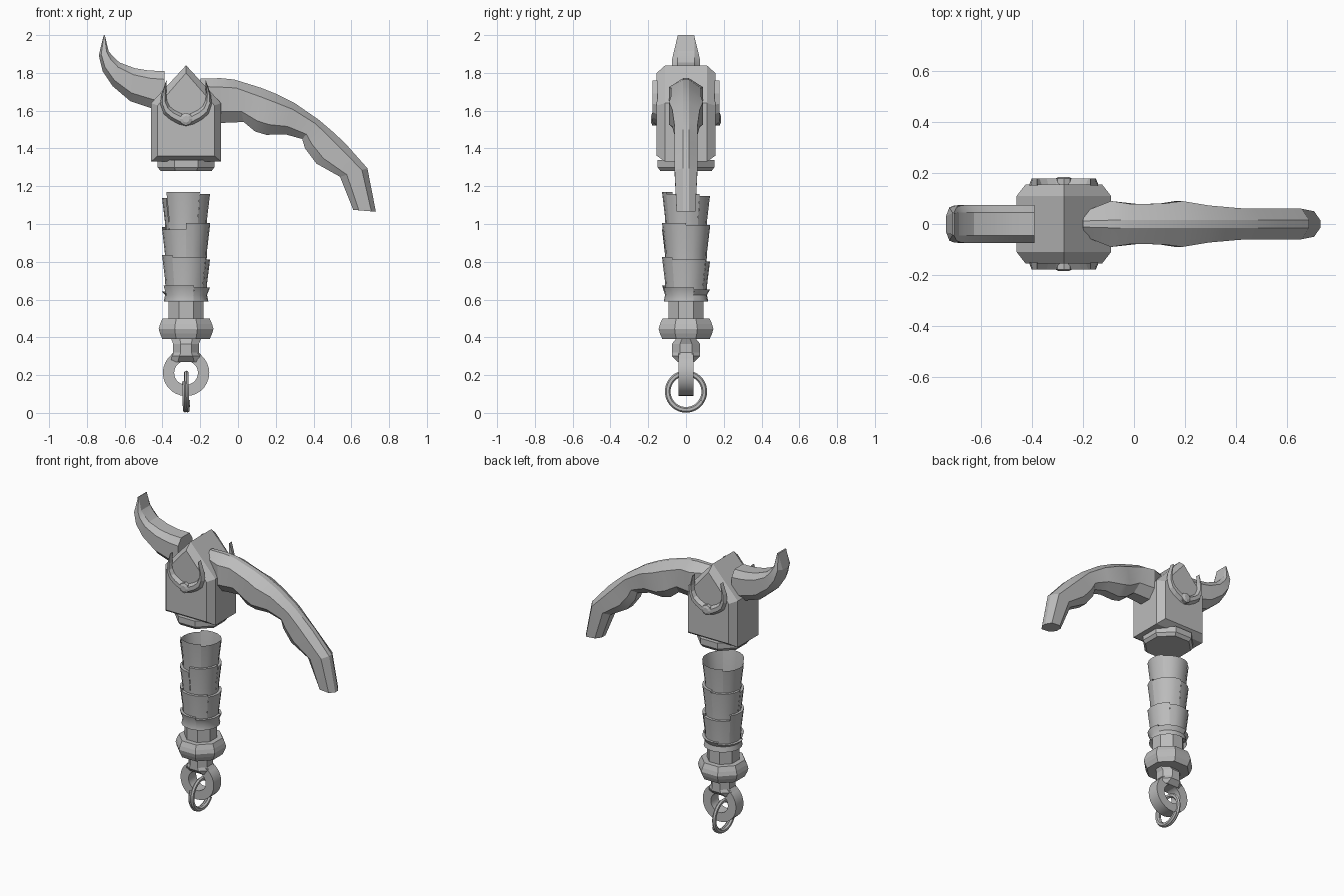
import bpy, bmesh, math
from mathutils import Vector

if "Cube" in bpy.data.objects:
    bpy.data.objects.remove(bpy.data.objects["Cube"])

CX = -0.275  # handle axis
steel = bpy.data.materials.new("grey_steel")
steel.diffuse_color = (0.5, 0.5, 0.5, 1)
steel.use_nodes = True
steel.node_tree.nodes["Principled BSDF"].inputs["Base Color"].default_value = steel.diffuse_color


def finish(name, bm, smooth=None, recalc=True):
    if recalc:
        bmesh.ops.recalc_face_normals(bm, faces=bm.faces)
    me = bpy.data.meshes.new(name)
    bm.to_mesh(me)
    bm.free()
    ob = bpy.data.objects.new(name, me)
    bpy.context.collection.objects.link(ob)
    me.materials.append(steel)
    if smooth:
        bpy.ops.object.select_all(action='DESELECT')
        ob.select_set(True)
        bpy.context.view_layer.objects.active = ob
        bpy.ops.object.shade_smooth_by_angle(angle=math.radians(smooth))
    return ob


def loft(name, rings, closed=False, smooth=None):
    """Skin equal-length closed rings; cap the ends unless the loft is a loop."""
    bm = bmesh.new()
    vs = [[bm.verts.new(p) for p in r] for r in rings]
    n = len(vs[0])
    pairs = list(zip(vs, vs[1:])) + ([(vs[-1], vs[0])] if closed else [])
    for a, b in pairs:
        for i in range(n):
            j = (i + 1) % n
            bm.faces.new((a[i], a[j], b[j], b[i]))
    if not closed:
        bm.faces.new(vs[0])
        bm.faces.new(vs[-1])
    return finish(name, bm, smooth)


def octagon_column(name, levels):
    """levels: (z, half width x, half width y), flat sides facing the axes."""
    k = 1 / math.cos(math.pi / 8)
    angs = [math.pi / 8 + i * math.pi / 4 for i in range(8)]
    return loft(name, [[(CX + rx * k * math.cos(a), ry * k * math.sin(a), z)
                        for a in angs] for z, rx, ry in levels])


def ridged_blade(name, stations):
    """stations: top x,z, bottom x,z, half widths at top, middle and bottom."""
    rings = []
    for tx, tz, bx, bz, wt, wm, wb in stations:
        mx, mz = (tx + bx) / 2, (tz + bz) / 2
        half = [(tx, wt, tz), (mx * .4 + tx * .6, wm, mz * .4 + tz * .6),
                (mx * .5 + bx * .5, wm, mz * .5 + bz * .5), (bx, wb, bz)]
        rings.append(half + [(x, -y, z) for x, y, z in reversed(half)])
    return loft(name, rings, smooth=20)


# Head block: house-shaped profile with chamfered front and back
def house(y, d):
    pts = [(-.185, 1.33), (.185, 1.33), (.185, 1.64), (0, 1.84), (-.185, 1.64)]
    s = 1 - d / .185
    return [(CX + x * s, y, 1.55 + (z - 1.55) * (1 - d / .25)) for x, z in pts]


loft("head_block", [house(-.155, .035), house(-.11, 0), house(.11, 0), house(.155, .035)])
octagon_column("head_collar", [(1.28, .135, .135), (1.30, .15, .15), (1.34, .15, .15)])

# Long curved pick
ridged_blade("pick_blade", [
    (-.20, 1.77, -.16, 1.56, .012, .05, .03),
    (-.09, 1.772, -.09, 1.535, .015, .09, .04),
    (-.02, 1.765, .03, 1.54, .015, .078, .035),
    (.125, 1.72, .09, 1.49, .015, .08, .035),
    (.20, 1.69, .15, 1.472, .015, .09, .03),
    (.30, 1.64, .25, 1.475, .015, .073, .03),
    (.43, 1.55, .34, 1.45, .015, .062, .03),
    (.50, 1.49, .355, 1.40, .015, .06, .03),
    (.565, 1.43, .415, 1.32, .015, .06, .03),
    (.685, 1.295, .54, 1.25, .015, .06, .03),
    (.73, 1.065, .61, 1.075, .015, .05, .02)])

# Short upturned claw
ridged_blade("rear_claw", [
    (-.39, 1.81, -.39, 1.59, .045, .075, .03),
    (-.47, 1.812, -.45, 1.61, .045, .075, .03),
    (-.548, 1.825, -.57, 1.65, .045, .075, .03),
    (-.627, 1.855, -.664, 1.73, .045, .075, .03),
    (-.665, 1.89, -.717, 1.81, .045, .073, .03),
    (-.685, 1.915, -.737, 1.893, .045, .065, .03),
    (-.705, 2.0, -.712, 1.997, .043, .043, .043)])

# Horned crescent and round stud on both faces of the head
outer = [(-.105, 1.76), (-.13, 1.69), (-.137, 1.63), (-.12, 1.58), (-.085, 1.55), (-.04, 1.525)]
inner = [(-.102, 1.755), (-.105, 1.69), (-.10, 1.655), (-.085, 1.625), (-.06, 1.605), (-.03, 1.59)]
pairs = list(zip(outer, inner))
pairs += [((0, 1.515), (0, 1.58))] + [((-o[0], o[1]), (-i[0], i[1])) for o, i in reversed(pairs)]
for side, tag in ((-1, "front"), (1, "back")):
    rings = []
    for o, i in pairs:
        o, i = Vector(o), Vector(i)
        sect = [(o, .15), (o.lerp(i, .3), .178), (o.lerp(i, .7), .178), (i, .15)]
        rings.append([(CX + p.x, side * y, p.y) for p, y in sect])
    loft(tag + "_crescent", rings)
    loft(tag + "_stud", [[(CX + r * math.cos(a * math.pi / 4), side * y,
                           1.555 + r * math.sin(a * math.pi / 4)) for a in range(8)]
                         for r, y in ((.034, .15), (.034, .178), (.018, .185))])

# Wrapped grip: flared bands, each made of stepped quarter shells
bm = bmesh.new()
bands = [(.59, .675), (.65, .835), (.81, 1.005), (.98, 1.17)]
for b, (z0, z1) in enumerate(bands):
    for q in range(4):
        drop = .011 * ((q + 2 + b % 2) % 4)
        start = math.radians(q * 90 + 20 + b * 35)
        cols = []
        for i in range(6):
            a = start + i * math.pi / 10
            low = z0 if b == 0 else z0 - drop - .02
            prof = [(.108 if b else .118, low), (.111, low + .4 * (z1 - z0)), (.127, z1 - drop)]
            if b < len(bands) - 1:
                prof.append((.10, z1 - drop))
            cols.append([bm.verts.new((CX + r * math.cos(a), r * math.sin(a), z))
                         for r, z in prof])
        for c, d in zip(cols, cols[1:]):
            for k in range(len(c) - 1):
                bm.faces.new((c[k], d[k], d[k + 1], c[k + 1]))
finish("grip_wrap", bm, smooth=35, recalc=False)

# Pommel: shaft end, nut and flared neck
octagon_column("shaft_end", [(.49, .093, .093), (.62, .093, .093)])
octagon_column("pommel_nut", [(.39, .125, .125), (.42, .138, .138), (.445, .145, .145),
                              (.47, .138, .138), (.50, .125, .125)])
octagon_column("pommel_neck", [(.27, .105, .045), (.30, .085, .075), (.32, .068, .075),
                               (.365, .068, .075), (.395, .08, .05)])

# Flat eye
rings = []
for i in range(28):
    a = i * math.tau / 28
    rings.append([(CX + r * math.cos(a), y, .212 + r * math.sin(a))
                  for r, y in ((.063, -.04), (.123, -.04), (.123, .04), (.063, .04))])
loft("pommel_eye", rings, closed=True, smooth=30)

# Split ring hanging in the eye
rings = []
for i in range(49):
    t = i / 48
    a = math.radians(150 + 540 * t)
    ring = []
    for k in range(6):
        c = k * math.tau / 6
        r = .097 + .015 * math.cos(c)
        ring.append((CX - .01 + .02 * t + .012 * math.sin(c), r * math.cos(a), .113 + r * math.sin(a)))
    rings.append(ring)
loft("split_ring", rings, smooth=30)
